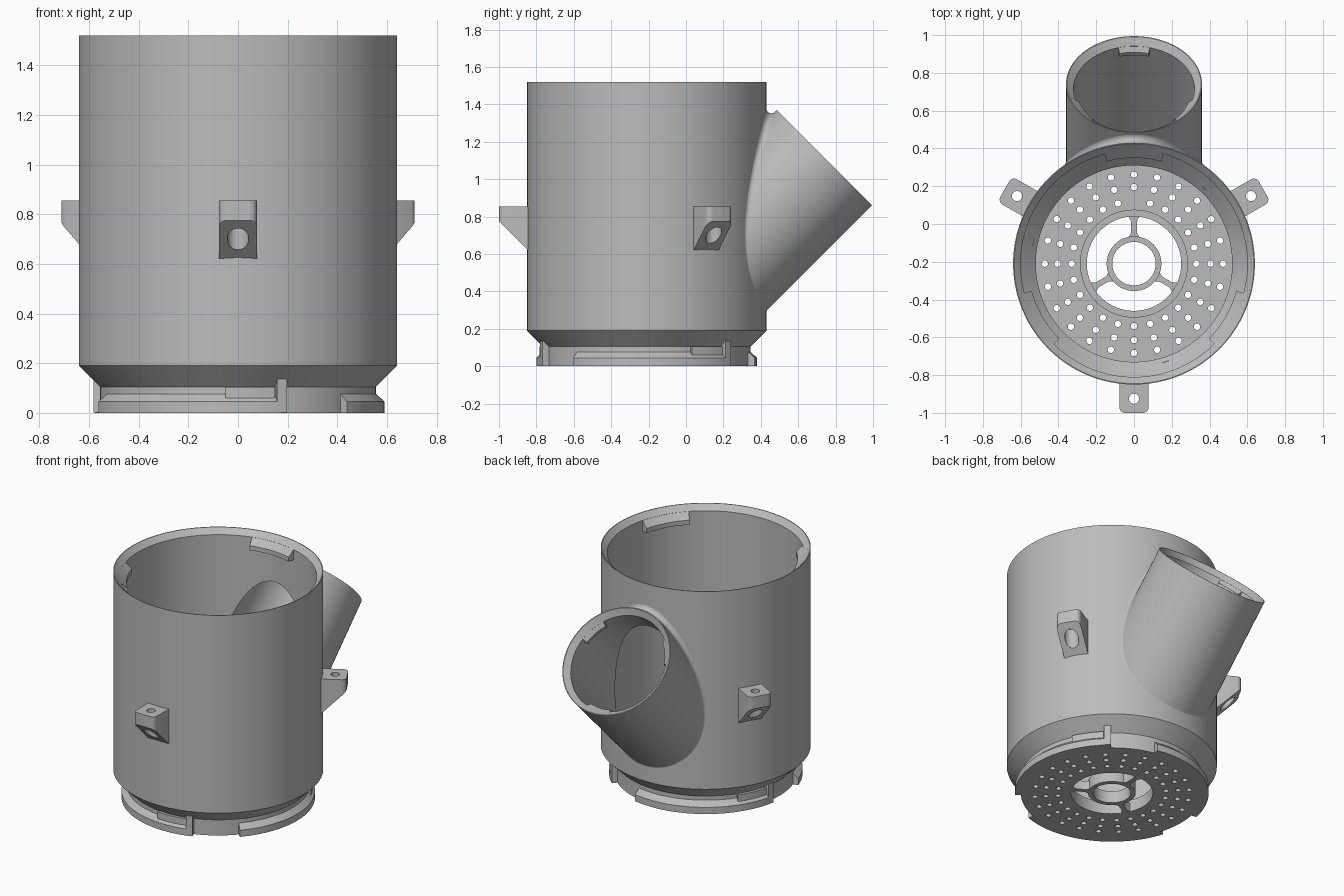
import bpy, bmesh
from math import sin, cos, pi, radians, sqrt
from mathutils import Matrix, Vector

cube = bpy.data.objects.get("Cube")
if cube:
    bpy.data.objects.remove(cube)

grey = bpy.data.materials.new("plain_grey")
grey.use_nodes = True
GREY = (0.5, 0.5, 0.5, 1)
grey.diffuse_color = GREY
grey.node_tree.nodes["Principled BSDF"].inputs["Base Color"].default_value = GREY

AXIS_Y = -0.21
BODY = Matrix.Translation((0, AXIS_Y, 0))
PIPE_END = Vector((0, 0.74, 1.115))
PIPE = Matrix.Translation(PIPE_END) @ Matrix.Rotation(-pi / 4, 4, 'X')
THIRDS = (90, 210, 330)
parts = []


def finish(name, bm, matrix=BODY):
    bmesh.ops.remove_doubles(bm, verts=bm.verts, dist=1e-6)
    bmesh.ops.recalc_face_normals(bm, faces=bm.faces)
    mesh = bpy.data.meshes.new(name)
    bm.to_mesh(mesh)
    bm.free()
    mesh.transform(matrix)
    mesh.materials.append(grey)
    obj = bpy.data.objects.new(name, mesh)
    bpy.context.collection.objects.link(obj)
    parts.append(obj)
    return obj


def skin(bm, rings, closed):
    """Join rings of points into a tube; cap the ends if it is open."""
    rows = [[bm.verts.new(p) for p in ring] for ring in rings]
    count, n = len(rows), len(rows[0])
    for i in range(count if closed else count - 1):
        a, b = rows[i], rows[(i + 1) % count]
        for j in range(n):
            k = (j + 1) % n
            on_axis = all(abs(v.co.x) + abs(v.co.y) < 1e-7 for v in (a[j], a[k]))
            if not (closed and on_axis):
                bm.faces.new((a[j], a[k], b[k], b[j]))
    if not closed:
        bm.faces.new(rows[0])
        bm.faces.new(rows[-1])


def revolve(name, profile, matrix=BODY, start=0, end=360, steps=128):
    """Turn a closed (radius, height) profile about z."""
    full = end - start == 360
    bm = bmesh.new()
    angles = [radians(start + (end - start) * i / steps)
              for i in range(steps if full else steps + 1)]
    skin(bm, [[(r * cos(t), r * sin(t), z) for r, z in profile] for t in angles], full)
    return finish(name, bm, matrix)


def boolean(target, tool, operation):
    mod = target.modifiers.new(operation.lower(), 'BOOLEAN')
    mod.operation, mod.object, mod.solver = operation, tool, 'EXACT'
    bpy.context.view_layer.objects.active = target
    bpy.ops.object.modifier_apply(modifier=mod.name)
    parts.remove(tool)
    bpy.data.objects.remove(tool)


# Body shell with the slanted side pipe
body = revolve("main_body", [(0, 0), (.555, 0), (.555, .105), (.64, .19), (.64, 1.52), (0, 1.52)])
pipe = revolve("side_pipe", [(0, -.9), (.36, -.9), (.36, 0), (0, 0)], PIPE, steps=96)
boolean(body, pipe, 'UNION')
bore = revolve("body_bore", [(0, .04), (.52, .04), (.52, .11), (.6, .19),
                             (.6, 1.485), (.645, 1.53), (0, 1.53)])
boolean(body, bore, 'DIFFERENCE')
pipe_bore = revolve("pipe_bore", [(0, -.9), (.32, -.9), (.32, -.035), (.365, .01), (0, .01)],
                    PIPE, steps=96)
boolean(body, pipe_bore, 'DIFFERENCE')

# Floor perforations: three rings of small holes and the hub opening
bm = bmesh.new()
for radius in (.33, .405, .472):
    for i in range(24):
        t = 2 * pi * i / 24
        bmesh.ops.create_cone(bm, cap_ends=True, segments=16, radius1=.017, radius2=.017, depth=.12,
                              matrix=Matrix.Translation((radius * cos(t), radius * sin(t), .02)))
bmesh.ops.create_cone(bm, cap_ends=True, segments=64, radius1=.25, radius2=.25, depth=.12,
                      matrix=Matrix.Translation((0, 0, .02)))
boolean(body, finish("floor_holes", bm), 'DIFFERENCE')

# Hub rings and spokes
revolve("hub_outer_ring", [(.25, .002), (.286, .002), (.286, .08), (.25, .08)], steps=64)
revolve("hub_inner_ring", [(.115, 0), (.145, 0), (.145, .08), (.115, .08)], steps=48)
for angle in THIRDS:
    bm = bmesh.new()
    plan = [(.14, -.028), (.165, -.015), (.225, -.015), (.255, -.032),
            (.255, .032), (.225, .015), (.165, .015), (.14, .028)]
    skin(bm, [[(x, y, z) for x, y in plan] for z in (0.001, .06)], False)
    finish("hub_spoke", bm, BODY @ Matrix.Rotation(radians(angle), 4, 'Z'))

# Inward locking lugs at the top rim and at the pipe mouth
for angle in THIRDS:
    span = dict(start=angle - 15, end=angle + 15, steps=12)
    revolve("rim_lug", [(.61, 1.494), (.56, 1.445), (.56, 1.415), (.61, 1.415)], **span)
    revolve("pipe_lug", [(.33, -.026), (.297, -.058), (.297, -.08), (.33, -.08)], PIPE, **span)

# Outer locking flanges at the base, each with a stop post and a raised ridge
for turn in (0, 120, 240):
    revolve("base_flange", [(.545, 0), (.59, 0), (.59, .045), (.555, .077), (.545, .077)],
            start=198 + turn, end=287 + turn, steps=32)
    revolve("base_ridge", [(.545, .06), (.574, .06), (.574, .105), (.545, .105)],
            start=265 + turn, end=285 + turn, steps=8)
    revolve("base_stop_post", [(.545, 0.001), (.591, 0.001), (.591, .136), (.545, .136)],
            start=285.5 + turn, end=289.5 + turn, steps=2)

# Mounting brackets with counterbored holes
for angle in (270, 30, 150):
    place = BODY @ Matrix.Rotation(radians(angle), 4, 'Z')
    side = [(.62, .855), (.79, .855), (.79, .775), (.62, .605)]
    bm = bmesh.new()
    skin(bm, [[(r, w, z) for r, z in side] for w in (-.077, .077)], False)
    corners = [e for e in bm.edges if all(v.co.x > .78 for v in e.verts)
               and abs(e.verts[0].co.y - e.verts[1].co.y) < .01]
    bmesh.ops.bevel(bm, geom=corners, offset=.03, segments=5, profile=.5, affect='EDGES')
    bracket = finish("mount_bracket", bm, place)
    drill = revolve("bracket_hole", [(0, .5), (.043, .5), (.043, .79), (.027, .79), (.027, .9), (0, .9)],
                    place @ Matrix.Translation((.715, 0, 0)), steps=32)
    boolean(bracket, drill, 'DIFFERENCE')

# Rounded fillet where the pipe meets the body
S = sqrt(.5)
ACROSS, DOWN, ALONG = Vector((1, 0, 0)), Vector((0, S, -S)), Vector((0, S, S))
FILLET = .027


def seam_point(t, offset):
    """Point lying at the same offset from both cylinders, and the pipe's outward direction."""
    out = cos(t) * ACROSS + sin(t) * DOWN
    reach = .36 + offset
    y = AXIS_Y + sqrt((.64 + offset) ** 2 - (reach * cos(t)) ** 2)
    slide = (y - PIPE_END.y) / S - reach * sin(t)
    return PIPE_END + reach * out + slide * ALONG, out


rings = []
for i in range(96):
    t = 2 * pi * i / 96
    centre, out = seam_point(t, FILLET)
    to_body = -Vector((centre.x, centre.y - AXIS_Y, 0)).normalized()
    arc = [centre + (FILLET + .001) * to_body.slerp(-out, k / 6) for k in range(7)]
    rings.append(arc + [seam_point(t, -.015)[0]])
bm = bmesh.new()
skin(bm, rings, True)
finish("pipe_fillet", bm, Matrix.Identity(4))

# Smooth round surfaces, keep edges crisp
bpy.ops.object.select_all(action='DESELECT')
for obj in parts:
    obj.select_set(True)
bpy.context.view_layer.objects.active = body
bpy.ops.object.shade_smooth_by_angle(angle=radians(30))
